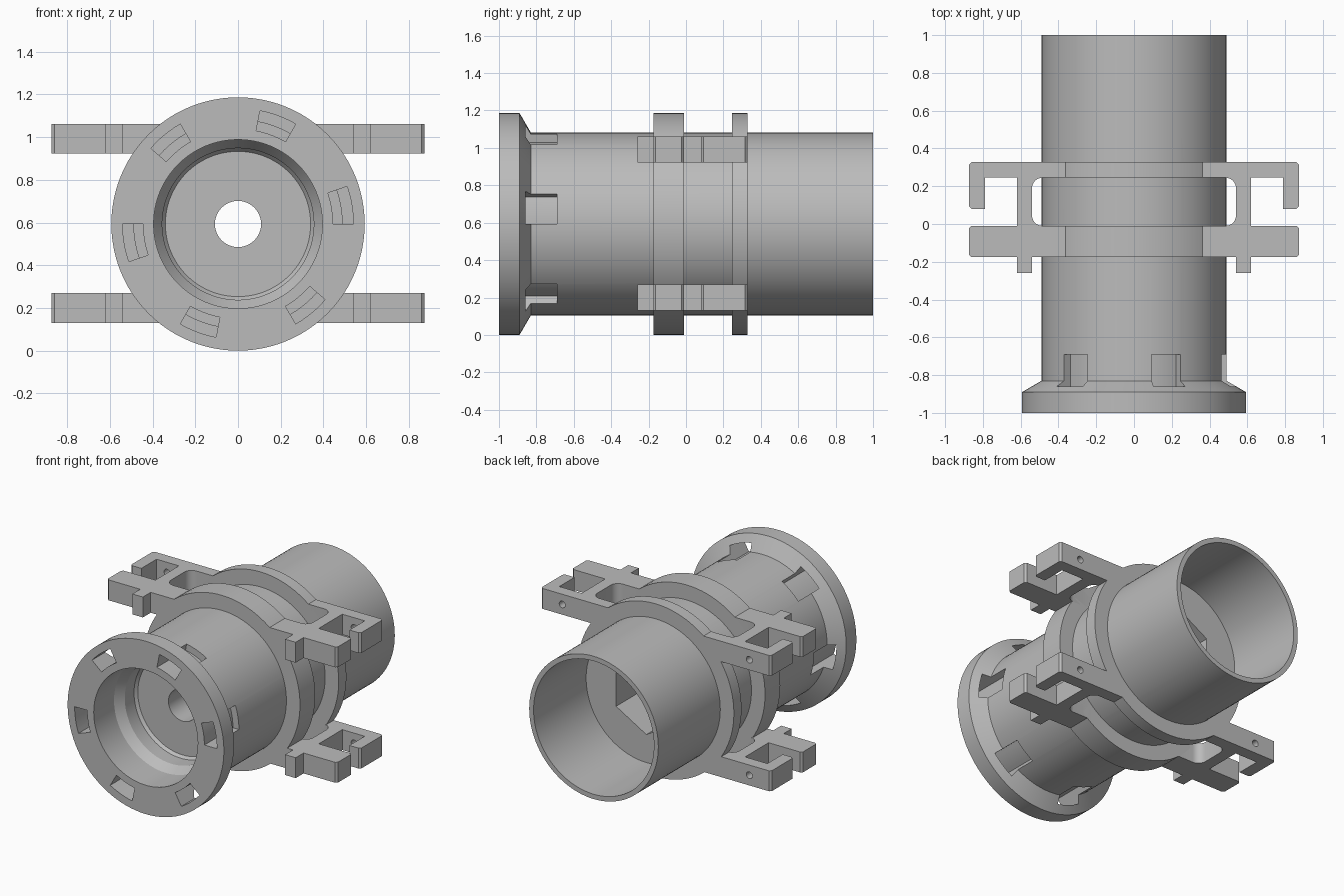
import bpy, bmesh
from math import sin, cos, pi, radians
from mathutils import Vector

cube = bpy.data.objects.get("Cube")
if cube:
    bpy.data.objects.remove(cube, do_unlink=True)

AXIS_Z = 0.593   # height of the tube's centre line

grey = bpy.data.materials.new("plain grey")
grey.use_nodes = True
grey.diffuse_color = (0.5, 0.5, 0.5, 1)
grey.node_tree.nodes["Principled BSDF"].inputs["Base Color"].default_value = (0.5, 0.5, 0.5, 1)


def finish(name, bm):
    bmesh.ops.recalc_face_normals(bm, faces=bm.faces)
    mesh = bpy.data.meshes.new(name)
    bm.to_mesh(mesh)
    bm.free()
    obj = bpy.data.objects.new(name, mesh)
    bpy.context.collection.objects.link(obj)
    mesh.materials.append(grey)
    return obj


def lathe(name, profile, steps=96):
    """Closed (radius, y) profile turned about the tube axis."""
    bm = bmesh.new()
    rings = []
    for i in range(steps):
        a = 2 * pi * i / steps
        rings.append([bm.verts.new((r * cos(a), y, AXIS_Z + r * sin(a))) for r, y in profile])
    n = len(profile)
    for i in range(steps):
        p, q = rings[i], rings[(i + 1) % steps]
        for j in range(n):
            k = (j + 1) % n
            bm.faces.new((p[j], p[k], q[k], q[j]))
    return finish(name, bm)


def prism(name, points, direction):
    """Outline of 3D points pushed along a direction."""
    bm = bmesh.new()
    face = bm.faces.new([bm.verts.new(p) for p in points])
    new = bmesh.ops.extrude_face_region(bm, geom=[face])["geom"]
    bmesh.ops.translate(bm, vec=Vector(direction),
                        verts=[v for v in new if isinstance(v, bmesh.types.BMVert)])
    return finish(name, bm)


def polar(r, deg, y, z=AXIS_Z, x=0):
    return (x + r * cos(radians(deg)), y, z + r * sin(radians(deg)))


def cut(obj, cutter):
    cutter.hide_render = True
    mod = obj.modifiers.new("cut", "BOOLEAN")
    mod.operation = "DIFFERENCE"
    mod.solver = "EXACT"
    mod.object = cutter
    bpy.context.view_layer.objects.active = obj
    bpy.ops.object.modifier_apply(modifier=mod.name)
    bpy.data.objects.remove(cutter, do_unlink=True)


def smooth(obj):
    bpy.ops.object.select_all(action="DESELECT")
    obj.select_set(True)
    bpy.context.view_layer.objects.active = obj
    bpy.ops.object.shade_smooth_by_angle(angle=radians(25))


# Tube with front flange, stepped front bore, inner wall and open back
tube = lathe("flanged_tube", [
    (0.395, -1), (0.593, -1), (0.593, -0.89), (0.49, -0.83), (0.49, 1), (0.457, 1),
    (0.457, 0.43), (0.108, 0.43), (0.108, -0.6), (0.34, -0.6), (0.355, -0.62),
    (0.355, -0.72), (0.395, -0.78)])

# Hexagonal pocket in the back of the inner wall
cut(tube, prism("hex_cutter", [polar(0.265, 30 + 60 * i, 0.0) for i in range(6)], (0, 0.6, 0)))

# Six curved slots through the flange
for i in range(6):
    mid = 9.5 + 60 * i
    arc = [mid - 9.5 + 19 * s / 6 for s in range(7)]
    outline = [polar(0.445, a, -1.1) for a in arc] + [polar(0.54, a, -1.1) for a in reversed(arc)]
    cut(tube, prism("slot_cutter", outline, (0, 0.41, 0)))
smooth(tube)

# Two collars around the tube
for name, y0, y1 in (("front_collar", -0.175, -0.01), ("rear_collar", 0.245, 0.328)):
    smooth(lathe(name, [(0.475, y0), (0.593, y0), (0.593, y1), (0.475, y1)]))

# Side brackets: one outline, used left and right, low and high
outline = [(0.34, -0.175), (0.54, -0.175), (0.54, -0.26), (0.62, -0.26), (0.62, -0.175),
           (0.86, -0.175), (0.873, -0.162), (0.873, -0.023), (0.86, -0.01), (0.62, -0.01),
           (0.62, 0.245), (0.79, 0.245), (0.79, 0.08), (0.86, 0.08), (0.873, 0.093),
           (0.873, 0.315), (0.86, 0.328), (0.34, 0.328), (0.34, 0.245)]
turns = [radians(90 * s / 6) for s in range(7)]
outline += [(0.485 + 0.055 * sin(t), 0.19 + 0.055 * cos(t)) for t in turns]
outline += [(0.485 + 0.055 * cos(t), 0.045 - 0.055 * sin(t)) for t in turns]
outline.append((0.34, -0.01))

for level, z in (("lower", 0.13), ("upper", 0.922)):
    for side, sx in (("left", 1), ("right", -1)):
        bracket = prism(f"{level}_{side}_bracket", [(sx * x, y, z) for x, y in outline], (0, 0, 0.14))
        # Screw hole through the rear arm
        hole = [polar(0.023, 22.5 * i, 0.2, z + 0.07, sx * 0.71) for i in range(16)]
        cut(bracket, prism("hole_cutter", hole, (0, 0.2, 0)))
        smooth(bracket)
